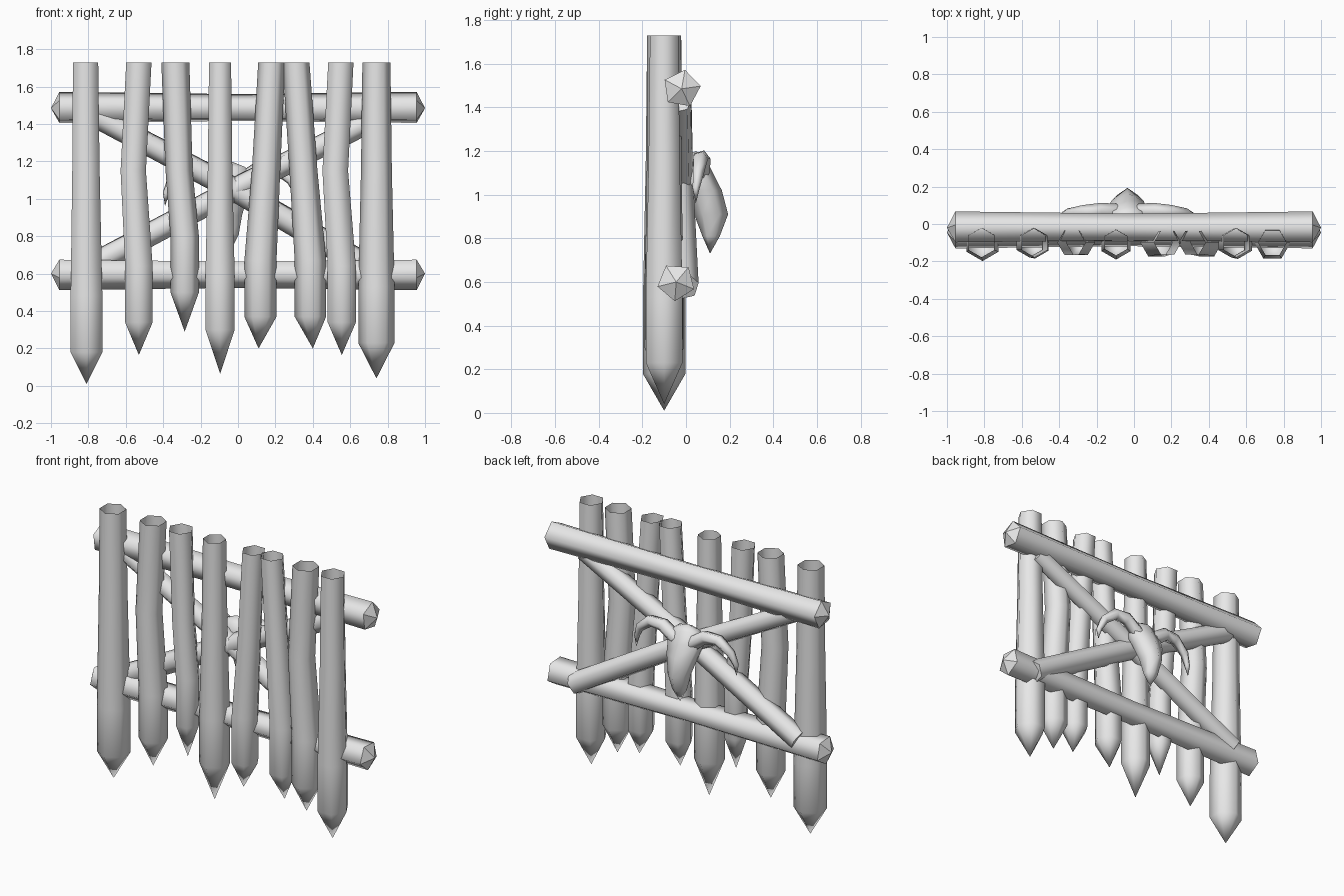
import bpy
import math
from mathutils import Vector

cube = bpy.data.objects.get("Cube")
if cube:
    bpy.data.objects.remove(cube, do_unlink=True)

grey = bpy.data.materials.new("plain grey")
grey.use_nodes = True
grey.diffuse_color = (0.8, 0.8, 0.8, 1)
grey.node_tree.nodes["Principled BSDF"].inputs["Base Color"].default_value = (0.8, 0.8, 0.8, 1)

X, Y, Z = Vector((1, 0, 0)), Vector((0, 1, 0)), Vector((0, 0, 1))


def tube(name, rings, side, axis=None, sides=6, turn=0, flat_tips=False, cap=False):
    """Loft rings of (x, y, z, radius[, second radius]); radius 0 makes a tip."""
    centres = [Vector(r[:3]) for r in rings]
    verts, faces, flat, loops = [], [], [], []
    last = len(rings) - 1
    for k, ring in enumerate(rings):
        c, ru, rv = centres[k], ring[3], ring[-1]
        a = axis or (centres[min(k + 1, last)] - centres[max(k - 1, 0)])
        v = a.cross(side).normalized()
        start = len(verts)
        if ru == 0:
            verts.append(c)
            loops.append([start] * sides)
            continue
        for i in range(sides):
            t = math.radians(turn) + math.tau * i / sides
            verts.append(c + side * (ru * math.cos(t)) + v * (rv * math.sin(t)))
        loops.append(list(range(start, start + sides)))
    for low, high in zip(loops, loops[1:]):
        for i in range(sides):
            j = (i + 1) % sides
            face = list(dict.fromkeys([low[i], low[j], high[j], high[i]]))
            faces.append(face)
            flat.append(flat_tips and len(face) == 3)
    if cap:
        for loop in (loops[0][::-1], loops[-1]):
            if len(set(loop)) == sides:
                faces.append(loop)
                flat.append(True)
    mesh = bpy.data.meshes.new(name)
    mesh.from_pydata(verts, [], faces)
    mesh.materials.append(grey)
    for p, is_flat in zip(mesh.polygons, flat):
        p.use_smooth = not is_flat
    obj = bpy.data.objects.new(name, mesh)
    bpy.context.collection.objects.link(obj)
    return obj


# Upright stakes, sharpened below and open on top:
# tip x, tip z, hip x, hip z, hip radius, middle x, top x, top radius, turn
stakes = [
    (-.81, .01, -.81, .18, .098, -.813, -.815, .078, 30),
    (-.53, .165, -.53, .34, .085, -.56, -.53, .078, 30),
    (-.285, .29, -.285, .5, .076, -.315, -.335, .075, 0),
    (-.095, .065, -.096, .3, .09, -.096, -.096, .068, 30),
    (.11, .2, .12, .37, .086, .15, .18, .072, 0),
    (.40, .2, .387, .37, .084, .35, .31, .072, 0),
    (.555, .165, .555, .34, .087, .52, .55, .078, 30),
    (.74, .04, .74, .23, .097, .74, .74, .075, 0),
]
for n, (tx, tz, hx, hz, hr, mx, ux, ur, turn) in enumerate(stakes):
    tube(f"stake_{n + 1}", [
        (tx, -.1, tz, 0),
        (hx, -.1, hz, hr),
        (hx, -.1, hz + .3, hr),
        (mx, -.1, 1.15, (hr + ur) * .48),
        (ux, -.1, 1.73, ur)], X, axis=Z, turn=turn)

# Horizontal rails with faceted pointed ends
for name, y, z, turn in (("top_rail", -.02, 1.485, 8), ("bottom_rail", -.045, .6, 50)):
    tube(name, [(-1, y, z, 0), (-.955, y, z, .088), (0, y, z, .076),
                (.955, y, z, .088), (1, y, z, 0)],
         Y, axis=X, sides=5, turn=turn, flat_tips=True)

# Crossed diagonal braces
tube("falling_brace", [(-.76, -.035, 1.44, .062), (0, -.03, 1.04, .066), (.79, -.01, .58, .07)],
     Y, sides=6, turn=15, cap=True)
tube("rising_brace", [(-.79, -.015, .64, .066), (0, -.03, 1.06, .064), (.74, -.035, 1.43, .06)],
     Y, sides=6, turn=15, cap=True)

# Animal skull on the back
cx = -.035
tube("skull", [
    (cx, .11, .73, 0),
    (cx, .115, .81, .045, .04),
    (cx, .115, .91, .065, .078),
    (cx, .082, 1.02, .1, .082),
    (cx, .045, 1.1, .12, .078),
    (cx, .04, 1.17, .085, .05),
    (cx, .045, 1.2, 0)], X, axis=Z, turn=30)

# Curled horns either side of the skull
for name, s in (("left_horn", 1), ("right_horn", -1)):
    tube(name, [
        (cx + s * .06, .065, 1.1, .045),
        (cx + s * .15, .07, 1.165, .042),
        (cx + s * .24, .065, 1.165, .036),
        (cx + s * .32, .055, 1.1, .028),
        (cx + s * .35, .045, 1.03, .018),
        (cx + s * .355, .045, .96, 0)], Y, sides=5, cap=True)
